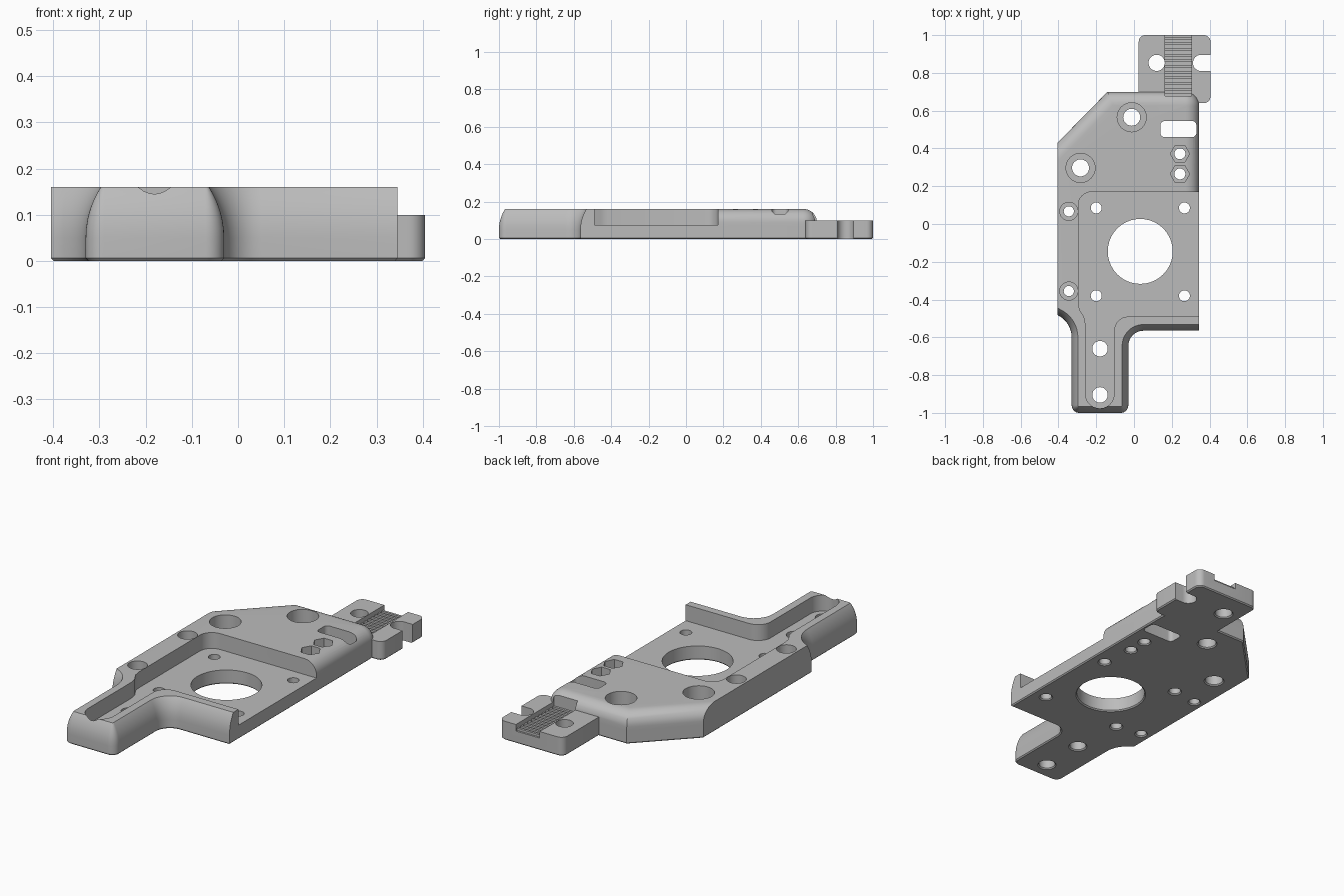
import bpy, bmesh
from math import sin, cos, pi, radians, sqrt
from mathutils import Vector

cube = bpy.data.objects.get("Cube")
if cube:
    bpy.data.objects.remove(cube, do_unlink=True)

TOP, FLOOR, CHAMFER = 0.16, 0.075, 0.006

grey = bpy.data.materials.new("plain_grey")
grey.use_nodes = True
colour = (0.5, 0.5, 0.5, 1)
grey.diffuse_color = colour
for node in grey.node_tree.nodes:
    if node.type == "BSDF_PRINCIPLED":
        node.inputs["Base Color"].default_value = colour


def arc(cx, cy, r, a0, a1, n=8):
    angles = [radians(a0 + (a1 - a0) * i / n) for i in range(n + 1)]
    return [(cx + r * cos(a), cy + r * sin(a)) for a in angles]


def circle(x, y, r, n=40):
    return arc(x, y, r, 0, 360, n)[:-1]


def rounded_rect(x0, y0, x1, y1, r):
    return (arc(x1 - r, y1 - r, r, 0, 90) + arc(x0 + r, y1 - r, r, 90, 180)
            + arc(x0 + r, y0 + r, r, 180, 270) + arc(x1 - r, y0 + r, r, 270, 360))


def add_loft(bm, layers):
    """Closed solid from stacked (z, outline) layers."""
    rings = [[bm.verts.new((x, y, z)) for x, y in pts] for z, pts in layers]
    n = len(rings[0])
    for low, high in zip(rings, rings[1:]):
        for i in range(n):
            j = (i + 1) % n
            bm.faces.new((low[i], low[j], high[j], high[i]))
    bm.faces.new(rings[0][::-1])
    bm.faces.new(rings[-1])


def solid(name, *lofts):
    bm = bmesh.new()
    for layers in lofts:
        add_loft(bm, layers)
    bmesh.ops.recalc_face_normals(bm, faces=bm.faces)
    mesh = bpy.data.meshes.new(name)
    bm.to_mesh(mesh)
    bm.free()
    mesh.materials.append(grey)
    ob = bpy.data.objects.new(name, mesh)
    bpy.context.collection.objects.link(ob)
    return ob


def prism(pts, z0, z1=0.3):
    return [(z0, pts), (z1, pts)]


def combine(target, tool, operation="DIFFERENCE"):
    tool.hide_render = True
    mod = target.modifiers.new("cut", "BOOLEAN")
    mod.operation, mod.solver, mod.object = operation, "EXACT", tool
    bpy.context.view_layer.objects.active = target
    bpy.ops.object.modifier_apply(modifier=mod.name)
    bpy.data.objects.remove(tool, do_unlink=True)


def inset(pts, kinds, z):
    """Move every edge inward by the amount its edge kind has at height z."""
    def amount(kind):
        if z == 0:
            return CHAMFER
        if kind == "front" and z > 0.05:
            return 0.2 - sqrt(0.04 - (z - 0.05) ** 2)
        if kind == "back" and z > 0.09:
            return 0.07 - sqrt(max(0, 0.0049 - (z - 0.09) ** 2))
        return 0
    out = []
    for i in range(len(pts)):
        p = Vector(pts[i])
        d0 = (p - Vector(pts[i - 1])).normalized()
        d1 = (Vector(pts[(i + 1) % len(pts)]) - p).normalized()
        n0, n1 = Vector((-d0.y, d0.x)), Vector((-d1.y, d1.x))
        a, b = amount(kinds[i - 1]), amount(kinds[i])
        det = n0.x * n1.y - n0.y * n1.x
        if abs(det) < 0.001:
            q = p + n0 * max(a, b)
        else:
            q = p + Vector(((a * n1.y - b * n0.y) / det, (b * n0.x - a * n1.x) / det))
        out.append((q.x, q.y))
    return out


# Main plate outline, in runs that share one kind of top edge
runs = [
    ("sharp", [(0.345, -0.565), (0.345, -0.3)]),
    ("back", [(0.345, 0.1)] + arc(0.27, 0.625, 0.075, 0, 90) + [(-0.14, 0.7)]),
    ("sharp", [(-0.405, 0.43)]),
    ("front", arc(-0.46, -0.6, 0.13, 65, 0) + arc(-0.29, -0.96, 0.04, 180, 270)
     + arc(-0.07, -0.96, 0.04, 270, 360) + arc(0.05, -0.645, 0.08, 180, 90)),
]
outline = [p for _, pts in runs for p in pts]
kinds = [kind for kind, pts in runs for _ in pts]
heights = [0, CHAMFER, 0.05, 0.07] + [0.09 + 0.07 * sin(i * pi / 16) for i in range(9)]
plate = solid("motor_mount_plate", [(z, inset(outline, kinds, z)) for z in heights])

# Belt clamp tab at the back
tab = rounded_rect(0.025, 0.64, 0.405, 1.0, 0.035)
tab_low = rounded_rect(0.031, 0.646, 0.399, 0.994, 0.029)
combine(plate, solid("clamp_tab", [(0, tab_low), (CHAMFER, tab), (0.1, tab)]), "UNION")

# Motor pocket, open to the left side, with a channel along the arm
pocket = ([(0.5, -0.49), (0.5, 0.17)] + arc(-0.225, 0.1, 0.07, 90, 180)
          + [(-0.295, -0.42), (-0.288, -0.455), (-0.265, -0.49), (-0.257, -0.53)]
          + arc(-0.181, -0.9, 0.076, 180, 360, 20) + arc(-0.03, -0.565, 0.075, 180, 90))
combine(plate, solid("pocket_cutter", prism(pocket, FLOOR)))


# Through holes with a small flare underneath
def drill(x, y, r):
    wide, fit = circle(x, y, r + CHAMFER), circle(x, y, r)
    combine(plate, solid("hole_cutter",
                         [(-0.02, wide), (0, wide), (CHAMFER, fit), (0.3, fit)]))


drill(0.033, -0.145, 0.172)
for x in (-0.2, 0.267):
    for y in (0.085, -0.38):
        drill(x, y, 0.029)
for y in (-0.66, -0.905):
    drill(-0.18, y, 0.041)
drill(0.12, 0.853, 0.043)

# Counterbored screw holes
for x, y, r, bore in ((-0.012, 0.565, 0.045, 0.077), (-0.283, 0.297, 0.045, 0.077),
                      (-0.345, 0.067, 0.027, 0.048), (-0.345, -0.355, 0.027, 0.048)):
    drill(x, y, r)
    combine(plate, solid("bore_cutter", prism(circle(x, y, bore), 0.06)))

# Nut traps
for y in (0.372, 0.265):
    drill(0.243, y, 0.029)
    combine(plate, solid("nut_cutter", prism(circle(0.243, y, 0.051, 6), 0.1)))

# Belt slot and open screw notch
combine(plate, solid("slot_cutter", prism(rounded_rect(0.14, 0.46, 0.33, 0.545, 0.022), -0.1)))
notch = arc(0.355, 0.853, 0.043, 90, 270, 16) + [(0.5, 0.81), (0.5, 0.896)]
combine(plate, solid("notch_cutter", prism(notch, -0.1)))


# Toothed belt channel
def strip(y0, y1):
    return [(0.165, y0), (0.305, y0), (0.305, y1), (0.165, y1)]


combine(plate, solid("channel_cutter", prism(strip(0.678, 1.1), 0.077)))
grooves = [prism(strip(0.69 + i * 0.03, 0.707 + i * 0.03), 0.065, 0.2) for i in range(11)]
combine(plate, solid("groove_cutter", *grooves))

bpy.ops.object.select_all(action="DESELECT")
plate.select_set(True)
bpy.context.view_layer.objects.active = plate
bpy.ops.object.shade_smooth_by_angle(angle=radians(30))
